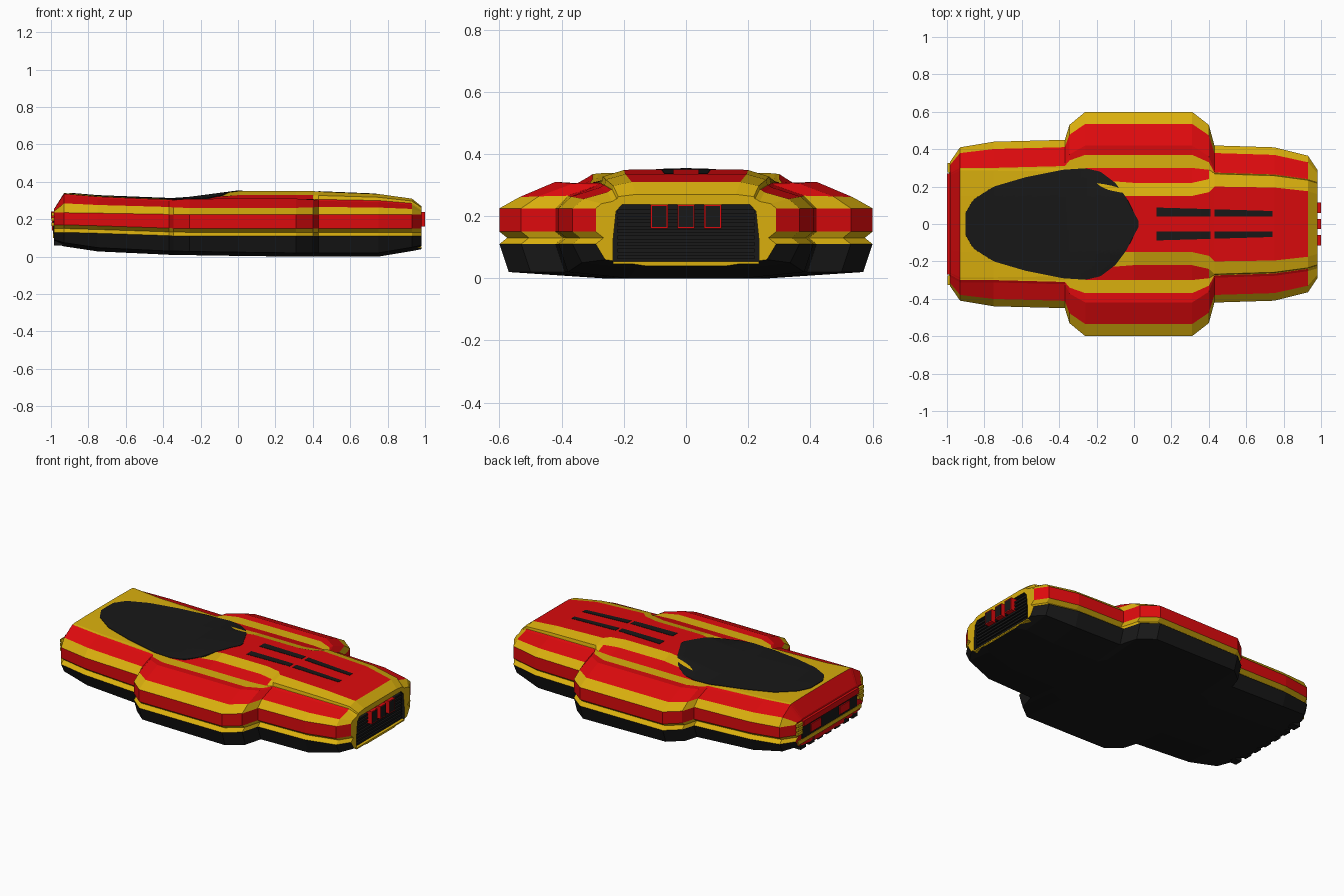
import bpy, bmesh
from math import pi, sin

if "Cube" in bpy.data.objects:
    bpy.data.objects.remove(bpy.data.objects["Cube"])

def material(name, rgb):
    m = bpy.data.materials.new(name)
    m.diffuse_color = (*rgb, 1)
    m.use_nodes = True
    m.node_tree.nodes["Principled BSDF"].inputs["Base Color"].default_value = m.diffuse_color
    return m

MATS = [material("black", (0.009, 0.009, 0.009)),
        material("red", (0.72, 0.003, 0.004)),
        material("yellow", (0.70, 0.43, 0.004))]
BLACK, RED, YELLOW = 0, 1, 2

def make(name, verts, faces, colours):
    bm = bmesh.new()
    vs = [bm.verts.new(v) for v in verts]
    for f, c in zip(faces, colours):
        bm.faces.new([vs[i] for i in f]).material_index = c
    bmesh.ops.recalc_face_normals(bm, faces=bm.faces)
    me = bpy.data.meshes.new(name)
    bm.to_mesh(me)
    bm.free()
    for m in MATS:
        me.materials.append(m)
    ob = bpy.data.objects.new(name, me)
    bpy.context.collection.objects.link(ob)
    return ob

def prism(name, profile, x0, x1, colour):
    """Extrude a (y, z) profile along x."""
    n = len(profile)
    verts = [(x, y, z) for x in (x0, x1) for y, z in profile]
    faces = [tuple(range(n)), tuple(range(n, 2 * n))]
    faces += [(i, (i + 1) % n, n + (i + 1) % n, n + i) for i in range(n)]
    return make(name, verts, faces, [colour] * len(faces))

def box(name, x0, x1, y0, y1, z0, z1, colour):
    return prism(name, [(y0, z0), (y1, z0), (y1, z1), (y0, z1)], x0, x1, colour)

# Body stations: x, half width, keel z, shoulder y, shoulder z, deck break y1, y2, y3, crown z
STATIONS = [
    (-.985, .33, .07, .27, .25, .265, .26, .14, .252),
    (-.93, .41, .055, .30, .335, .295, .285, .15, .34),
    (-.75, .44, .028, .30, .32, .295, .285, .15, .325),
    (-.37, .45, .01, .31, .305, .30, .28, .15, .31),
    (-.345, .53, .01, .34, .305, .30, .26, .15, .31),
    (-.26, .60, .008, .37, .306, .30, .24, .15, .316),
    (0, .60, .004, .37, .307, .30, .22, .15, .35),
    (.31, .60, 0, .37, .307, .30, .22, .15, .35),
    (.40, .53, 0, .33, .307, .29, .24, .17, .35),
    (.43, .42, 0, .275, .306, .272, .268, .20, .348),
    (.75, .41, 0, .265, .30, .262, .258, .195, .335),
    (.93, .365, .03, .24, .285, .237, .234, .175, .31),
    (.98, .29, .04, .225, .255, .222, .218, .16, .27)]

def half(s):
    x, w, zb, y7, z7, y8, y9, y10, zc = s
    l = .02 * max(0, min(1, (-.3 - x) / .6))
    pod = max(0, min(1, (w - .45) / .15))        # 1 where the side pods are widest
    z6 = .225 + l / 2
    return [(0, zb), (.45 * w, zb), (w - .03, zb + .02), (w, .11 + l),
            (w - .025, .13 + l), (w, .15 + l), (w, z6),
            (w + (y7 - w) * .28, (z6 + z7) / 2 - .005 * pod),
            (y7 + .012 + .038 * pod, z7 - .008 + .011 * pod),
            (y7, z7), (y8, z7), (y9, (z7 + zc) / 2), (y10, zc), (0, zc)]

STRIPES = [BLACK] * 3 + [YELLOW, YELLOW, RED, YELLOW, RED, RED, YELLOW, RED, YELLOW, RED]

def stripe(k, xm):
    if k >= 7 and xm > .93:
        return YELLOW
    if k >= 7 and xm < -.93:
        return RED
    if k >= 9 and xm < -.2:
        return YELLOW
    if k == 10 and xm > .4:
        return YELLOW
    return STRIPES[k]

# Striped lofted body
verts, faces, cols = [], [], []
for s in STATIONS:
    h = half(s)
    verts += [(s[0], y, z) for y, z in h + [(-y, z) for y, z in h[-2:0:-1]]]
n = 26
for i in range(len(STATIONS) - 1):
    xm = (STATIONS[i][0] + STATIONS[i + 1][0]) / 2
    for k in range(n):
        j = (k + 1) % n
        faces.append((i * n + k, i * n + j, (i + 1) * n + j, (i + 1) * n + k))
        cols.append(stripe(k if k < n // 2 else n - 1 - k, xm))
faces += [tuple(range(n)), tuple(range(len(verts) - n, len(verts)))]
cols += [RED, YELLOW]
body = make("body", verts, faces, cols)

# Recess in the tail
opening = [(-.235, .05), (.235, .05), (.235, .12), (.225, .215), (.205, .238),
           (-.205, .238), (-.225, .215), (-.235, .12)]
cutter = prism("tail_cutter", opening, .94, 1.1, BLACK)
cutter.hide_render = True
mod = body.modifiers.new("tail_recess", 'BOOLEAN')
mod.operation = 'DIFFERENCE'
mod.solver = 'EXACT'
mod.object = cutter
bpy.context.view_layer.objects.active = body
bpy.ops.object.modifier_apply(modifier=mod.name)
bpy.data.objects.remove(cutter)

# Tail louvres, yellow sill and red framed exhausts
for i in range(8):
    z = .062 + i * .021
    box("tail_louvre", .935, .974, -.22, .22, z, z + .012, BLACK)
box("tail_sill", .93, .982, -.235, .235, .046, .054, YELLOW)
for y in (-.086, 0, .086):
    box("exhaust", .93, 1.0, y - .028, y + .028, .16, .238, RED)
    box("exhaust_core", .95, 1.0005, y - .024, y + .024, .165, .233, BLACK)

def lerp(pts, t):
    for (a, b), (c, d) in zip(pts, pts[1:]):
        if t <= c:
            return b + (d - b) * max(0, t - a) / max(c - a, 1e-6)
    return pts[-1][1]

def deck(x, y):
    s = [lerp([(st[0], st[k]) for st in STATIONS], x) for k in range(9)]
    s[0] = x
    return lerp(half(s)[:5:-1], abs(y))

def deck_panel(name, x0, x1, edges, nx, ny, rise):
    """Thin black skin following the deck; edges(x) gives its two y limits."""
    v, f = [], []
    for i in range(nx + 1):
        x = x0 + (x1 - x0) * i / nx
        a, b = edges(x)
        for j in range(ny + 1):
            y = a + (b - a) * j / ny
            v.append((x, y, deck(x, y) + rise(j / ny)))
    for i in range(nx):
        for j in range(ny):
            k = i * (ny + 1) + j
            f.append((k, k + 1, k + ny + 2, k + ny + 1))
    ob = make(name, v, f, [BLACK] * len(f))
    if sum(p.normal.z for p in ob.data.polygons) < 0:
        ob.data.flip_normals()
    m = ob.modifiers.new("thickness", 'SOLIDIFY')
    m.thickness = .008
    return ob

# Teardrop canopy glass
OUTLINE = [(-.90, .06), (-.86, .13), (-.75, .20), (-.58, .25), (-.38, .29), (-.26, .298),
           (-.18, .28), (-.10, .22), (-.04, .14), (0, .06), (.025, .015)]
def canopy_edges(x):
    w = lerp(OUTLINE, x)
    return -w, w
deck_panel("canopy", -.90, .025, canopy_edges, 60, 36, lambda t: .003 + .001 * sin(pi * t))

# Rear deck vents
for side in (-1, 1):
    for x0, x1 in ((.12, .41), (.43, .74)):
        deck_panel("deck_vent", x0, x1,
                   lambda x: (side * .04, side * (.088 - .03 * (x - .12))),
                   6, 1, lambda t: .002)

# Nose: grille, bumper, lamps and lower teeth
box("nose_grille", -.988, -.96, -.27, .27, .125, .205, BLACK)
box("nose_bumper", -1.0, -.96, -.27, .27, .205, .24, RED)
box("nose_sill", -.99, -.95, -.31, .31, .10, .125, YELLOW)
for side in (-1, 1):
    for k in range(3):
        z = .165 + k * .026
        ys = sorted((side * .275, side * .325))
        box("headlamp_bar", -.998, -.95, *ys, z, z + .018, YELLOW)
    box("intake_block", -.995, -.96, side * .14 - .05, side * .14 + .05, .14, .19, RED)
for i in range(7):
    y = (i - 3) * .085
    box("nose_tooth", -.985, -.93, y - .025, y + .025, .06, .10, BLACK)
    box("tooth_edge", -.98, -.94, y - .03, y + .03, .085, .102, YELLOW)
